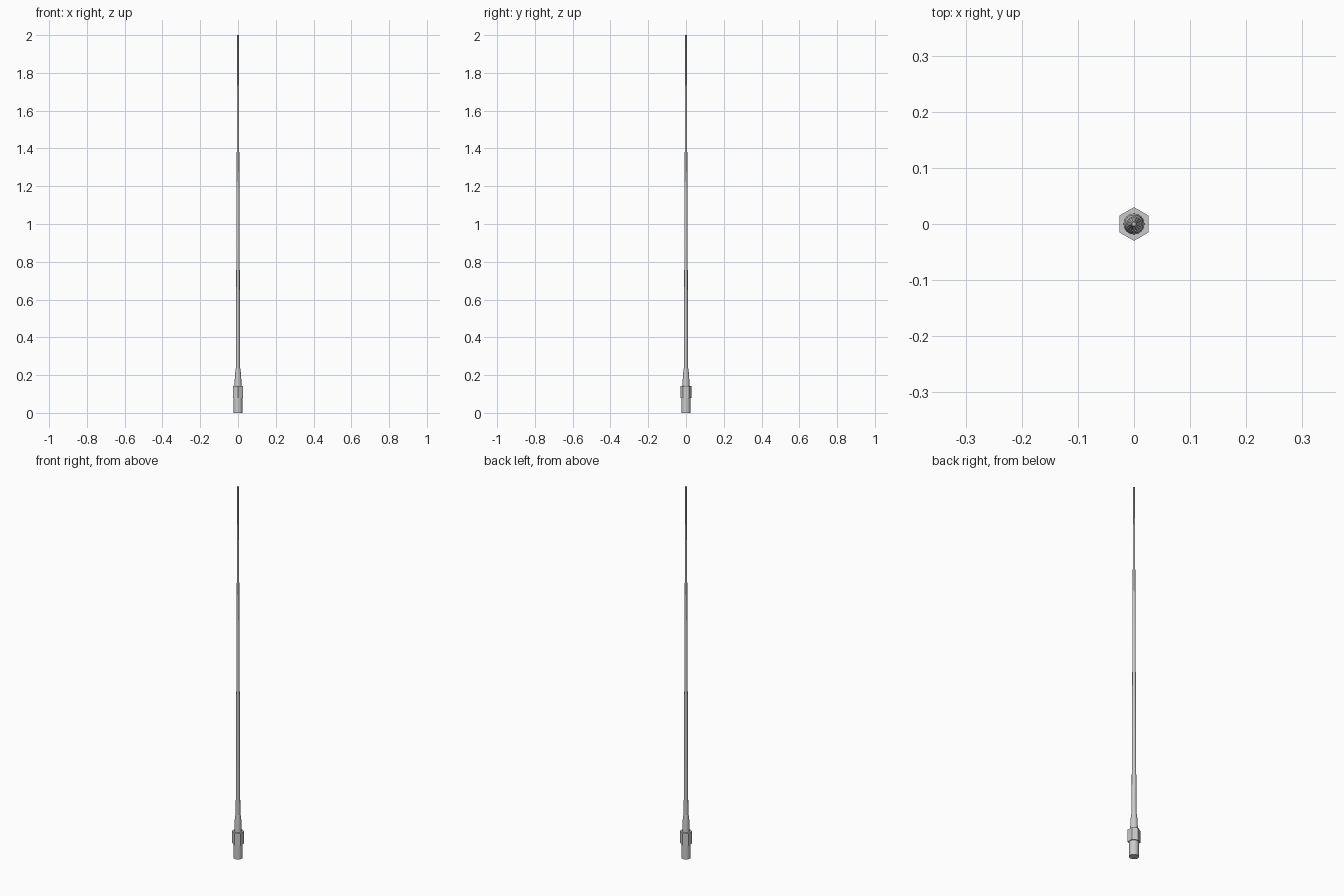
import bpy, bmesh, math

if "Cube" in bpy.data.objects:
    bpy.data.objects.remove(bpy.data.objects["Cube"])


def lathe(name, profile, sides, turn=0.0, smooth=True):
    """Capped solid of stacked rings; profile is (radius, z) pairs."""
    bm = bmesh.new()
    rings = []
    for r, z in profile:
        rings.append([bm.verts.new((r * math.cos(turn + 2 * math.pi * i / sides),
                                    r * math.sin(turn + 2 * math.pi * i / sides), z))
                      for i in range(sides)])
    for lo, hi in zip(rings, rings[1:]):
        for i in range(sides):
            j = (i + 1) % sides
            bm.faces.new((lo[i], lo[j], hi[j], hi[i]))
    bm.faces.new(rings[0][::-1])
    bm.faces.new(rings[-1])
    mesh = bpy.data.meshes.new(name)
    bm.to_mesh(mesh)
    bm.free()
    obj = bpy.data.objects.new(name, mesh)
    bpy.context.collection.objects.link(obj)
    if smooth:
        bpy.ops.object.select_all(action='DESELECT')
        obj.select_set(True)
        bpy.context.view_layer.objects.active = obj
        bpy.ops.object.shade_smooth_by_angle(angle=math.radians(30))
    return obj


# Round mounting base
lathe("mount_base", [(0.023, 0), (0.023, 0.08)], 24)

# Hexagonal nut, corners pointing to front and back
lathe("hex_nut", [(0.030, 0.078), (0.030, 0.143)], 6, math.pi / 2, False)

# Tapered collar that grips the rod
lathe("collar", [(0.0185, 0.143), (0.0165, 0.20), (0.0125, 0.235)], 24)

# Long tapering whip rod
lathe("whip_rod", [(0.0115, 0.23), (0.004, 2.0)], 16)
